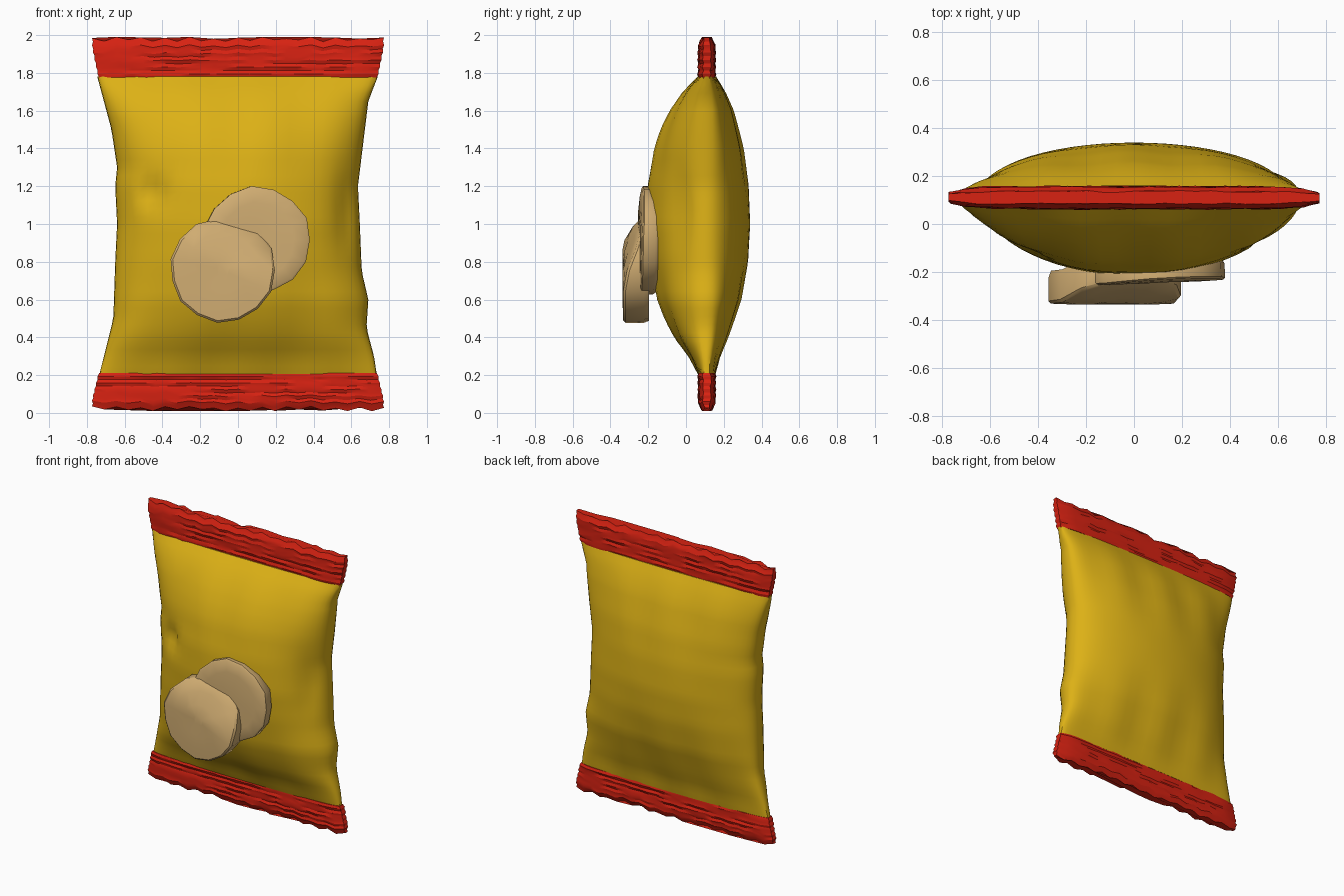
import bpy, bmesh, math, random
from math import sin, cos, pi, exp
from mathutils import Vector, Matrix

random.seed(4)
cube = bpy.data.objects.get("Cube")
if cube:
    bpy.data.objects.remove(cube, do_unlink=True)

MID = 0.11          # y of the bag's flat middle plane
LOW, HIGH = 0.205, 1.78   # where the pillow meets the seals


def material(name, rgb):
    m = bpy.data.materials.new(name)
    m.use_nodes = True
    m.diffuse_color = (*rgb, 1)
    node = m.node_tree.nodes["Principled BSDF"]
    node.inputs["Base Color"].default_value = (*rgb, 1)
    node.inputs["Roughness"].default_value = 0.6
    return m


yellow = material("golden yellow", (0.72, 0.44, 0.008))
red = material("seal red", (0.69, 0.016, 0.006))
tan = material("crisp tan", (0.64, 0.42, 0.17))


def loft(name, rings, mat, angle):
    """Skin closed rings of points, capping both ends."""
    bm = bmesh.new()
    rows = [[bm.verts.new(p) for p in ring] for ring in rings]
    n = len(rows[0])
    for a, b in zip(rows, rows[1:]):
        for i in range(n):
            j = (i + 1) % n
            bm.faces.new((a[i], a[j], b[j], b[i]))
    bm.faces.new(rows[0])
    bm.faces.new(rows[-1])
    bmesh.ops.recalc_face_normals(bm, faces=bm.faces)
    mesh = bpy.data.meshes.new(name)
    bm.to_mesh(mesh)
    bm.free()
    ob = bpy.data.objects.new(name, mesh)
    bpy.context.collection.objects.link(ob)
    mesh.materials.append(mat)
    bpy.ops.object.select_all(action="DESELECT")
    ob.select_set(True)
    bpy.context.view_layer.objects.active = ob
    bpy.ops.object.shade_smooth_by_angle(angle=math.radians(angle))


def interpolate(points, z):
    for (z0, w0), (z1, w1) in zip(points, points[1:]):
        if z <= z1:
            return w0 + (w1 - w0) * (z - z0) / (z1 - z0)
    return points[-1][1]


def bump(x, z, cx, cz, rx, rz):
    return exp(-((x - cx) / rx) ** 2 - ((z - cz) / rz) ** 2)


# Pillow: lens-shaped cross-sections, with pinches in the foil
left_edge = [(0.2, 0.735), (0.3, 0.72), (0.45, 0.68), (0.6, 0.69), (0.75, 0.655),
             (1.0, 0.645), (1.2, 0.635), (1.65, 0.69), (1.78, 0.74)]
right_edge = [(0.2, 0.735), (0.3, 0.71), (0.5, 0.66), (0.8, 0.65), (1.0, 0.64),
              (1.2, 0.65), (1.3, 0.64), (1.5, 0.67), (1.78, 0.745)]
front_depth = [(0.2, 0.045), (0.3, 0.095), (0.4, 0.17), (0.5, 0.222), (0.6, 0.262),
               (0.8, 0.305), (1.0, 0.325), (1.2, 0.315), (1.4, 0.278), (1.5, 0.243),
               (1.6, 0.193), (1.7, 0.125), (1.78, 0.05)]
back_depth = [(0.2, 0.045), (0.3, 0.068), (0.4, 0.108), (0.6, 0.178), (0.8, 0.217),
              (1.0, 0.23), (1.2, 0.22), (1.4, 0.19), (1.6, 0.137), (1.7, 0.095),
              (1.78, 0.05)]


def pillow_ring(z, sides=60):
    s = max(0, sin(pi * (z - LOW) / (HIGH - LOW)))
    ring = []
    for i in range(sides):
        a = 2 * pi * i / sides
        c, d = cos(a), sin(a)
        x = c * interpolate(left_edge if c > 0 else right_edge, z)
        # short folds fan out from the two seals
        folds = 0.03 * sin(17 * x + 2) * s * (1 - s) * abs(d)
        if d < 0:
            y = folds - interpolate(front_depth, z) * abs(d) ** (0.55 + 0.5 * s)
            y += 0.05 * bump(x, z, -0.45, 1.17, 0.06, 0.08)
            y += 0.03 * bump(x, z, 0.57, 1.05, 0.05, 0.2)
        else:
            y = folds + interpolate(back_depth, z) * d ** (0.55 + 0.38 * s)
        ring.append((x, MID + y, z))
    return ring


loft("bag_body", [pillow_ring(LOW + (HIGH - LOW) * k / 36) for k in range(37)],
     yellow, 40)


# Seals: rounded bands, crimped in rows and with a zigzag rim
def seal(name, inner, outer, rows=11, half=25):
    ragged = [0.008 * (-1) ** i + random.uniform(-0.006, 0.006)
              for i in range(half)]
    rings = []
    for k in range(rows + 1):
        t = k / rows
        ridge = k % 2
        half_width = 0.735 + 0.033 * min(1, t * 1.3) + 0.005 * ridge
        thick = (0.047 if ridge else 0.042) * (1 - 0.45 * t ** 9)
        ring = []
        for side in (1, -1):
            for i in range(half):
                column = i if side > 0 else half - 1 - i
                u = 1 - 2 * column / (half - 1)
                y = side * thick * math.sqrt(1 - 0.78 * u ** 10)
                y += random.uniform(-0.004, 0.004)
                z = inner + (outer - inner) * t + ragged[column] * t ** 2
                ring.append((half_width * u, MID + y, z))
        rings.append(ring)
    loft(name, rings, red, 25)


seal("bottom_seal", 0.21, 0.022)
seal("top_seal", 1.775, 1.978)


# Crisps: thin slightly irregular discs whose upper left part curls back
def crisp(name, centre, radius, thickness, turn, bend_start, bend, sides=15):
    wobble = [random.uniform(0.97, 1.02) for _ in range(sides)]
    place = Matrix.Translation(centre) @ Matrix.Rotation(turn, 4, "Z")
    profile = [(0.55, 0.5), (0.96, 0.5), (1, 0.3), (1, -0.4),
               (0.96, -0.48), (0.7, -0.5), (0.4, -0.5), (0.12, -0.48)]
    rings = []
    for r, depth in profile:
        ring = []
        for i, w in enumerate(wobble):
            a = 2 * pi * i / sides
            p = place @ Vector((radius * r * w * cos(a), thickness * depth,
                                radius * r * w * sin(a)))
            p.y += bend * max(0, p.z + 0.4 * p.x - bend_start)
            ring.append(p)
        rings.append(ring)
    loft(name, rings, tan, 35)


crisp("front_crisp", (-0.08, -0.265, 0.755), 0.28, 0.14, 0, 0.78, 0.42)
crisp("rear_crisp", (0.1, -0.202, 0.915), 0.285, 0.088, 0.04, 1.05, 0.06)
